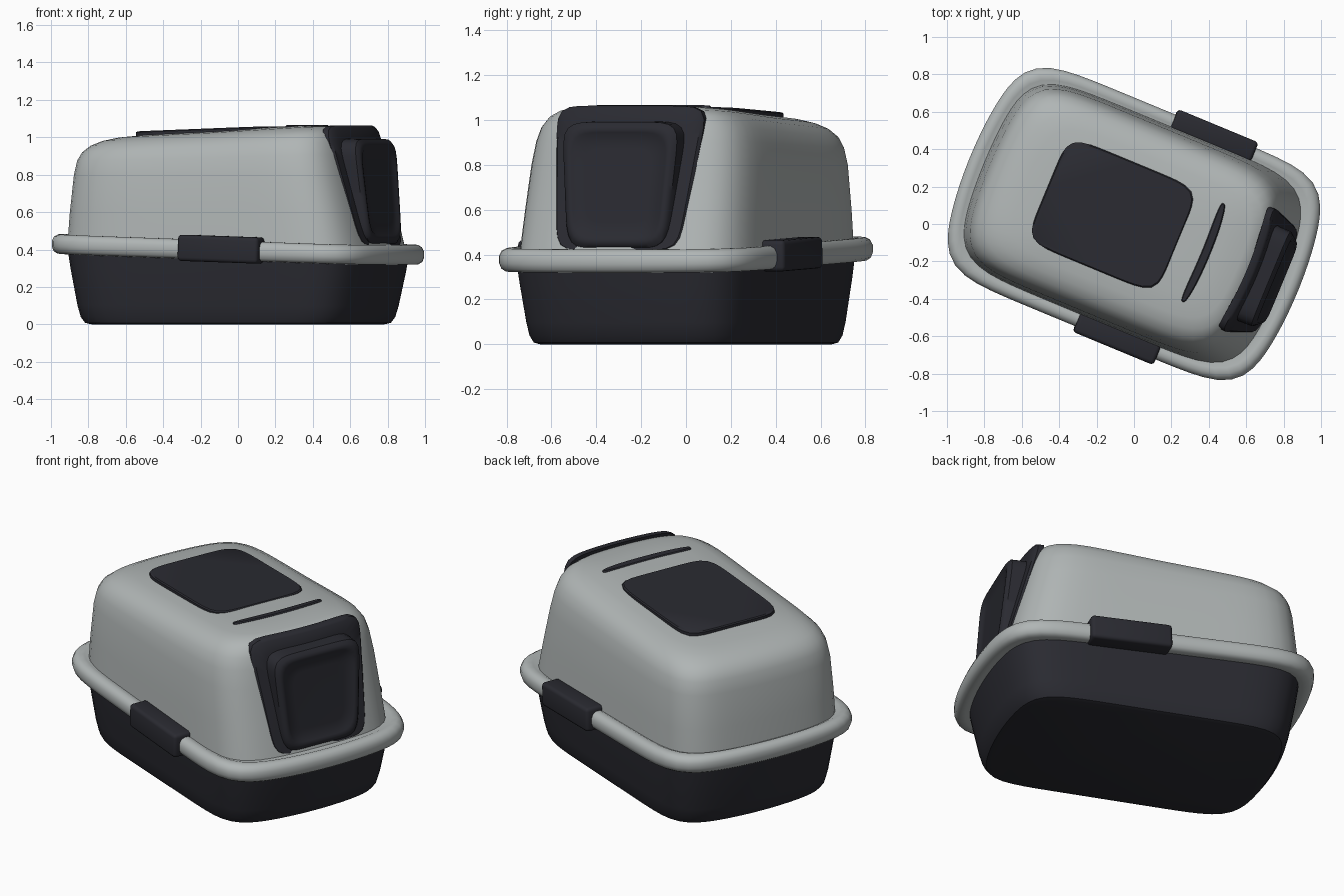
import bpy, bmesh, math
from mathutils import Matrix

if "Cube" in bpy.data.objects:
    bpy.data.objects.remove(bpy.data.objects["Cube"])

TURN = math.radians(-22.5)   # whole model is turned about z; local +x is the door end


def material(name, rgb):
    m = bpy.data.materials.new(name)
    m.diffuse_color = (*rgb, 1)
    m.use_nodes = True
    m.node_tree.nodes["Principled BSDF"].inputs["Base Color"].default_value = m.diffuse_color
    return m


GREY = material("light grey plastic", (0.435, 0.465, 0.463))
DARK = material("charcoal plastic", (0.023, 0.0235, 0.031))


def finish(name, bm, mat, angle=40):
    bmesh.ops.recalc_face_normals(bm, faces=bm.faces)
    me = bpy.data.meshes.new(name)
    bm.to_mesh(me)
    bm.free()
    me.materials.append(mat)
    ob = bpy.data.objects.new(name, me)
    bpy.context.collection.objects.link(ob)
    ob.rotation_euler.z = TURN
    bpy.ops.object.select_all(action='DESELECT')
    ob.select_set(True)
    bpy.context.view_layer.objects.active = ob
    bpy.ops.object.shade_smooth_by_angle(angle=math.radians(angle))
    return ob


def loft(name, rings, mat, cap_start=True, cap_end=True, angle=40):
    """Skin a list of equal-length point rings."""
    bm = bmesh.new()
    vs = [[bm.verts.new(p) for p in r] for r in rings]
    n = len(rings[0])
    for r, s in zip(vs, vs[1:]):
        for i in range(n):
            j = (i + 1) % n
            bm.faces.new((r[i], r[j], s[j], s[i]))
    if cap_start:
        bm.faces.new(vs[0])
    if cap_end:
        bm.faces.new(vs[-1])
    return finish(name, bm, mat, angle)


def outline(a, b, n=8.0, m=7.0, count=96, bow=0.0):
    """Rounded rectangle; bow pulls the corners back so the ends curve."""
    pts = []
    for i in range(count):
        t = 2 * math.pi * i / count
        c, s = math.cos(t), math.sin(t)
        lo, hi = 0.0, 2.0
        for _ in range(28):
            r = (lo + hi) / 2
            if abs(r * c) ** n + abs(r * s) ** m > 1:
                hi = r
            else:
                lo = r
        pts.append((a * lo * c * (1 - bow * (lo * s) ** 2), b * lo * s))
    return pts


# --- tray
rings = []
for inset, z, tilt in [(0.20, 0, 0), (0.165, 0.008, 0), (0.142, 0.04, 0), (0.125, 0.1, 0.1),
                       (0.09, 0.28, 0.6), (0.075, 0.37, 1)]:
    rings.append([(u, v, z - 0.033 * u * tilt)
                  for u, v in outline(0.945 - inset, 0.605 - inset * 0.6, bow=0.09)])
loft("tray", rings, DARK)

# --- rim, sloping down towards the door
rings = []
for inset, dz in [(0.11, 0.045), (0.08, 0.038), (0.055, 0.05), (0.03, 0.05), (0.01, 0.038), (0, 0.015),
                  (0, -0.015), (0.008, -0.04), (0.025, -0.053), (0.055, -0.055), (0.09, -0.045)]:
    rings.append([(u, v, 0.403 + dz - 0.033 * u)
                  for u, v in outline(0.947 - inset, 0.625 - inset, bow=0.09)])
loft("rim", rings, GREY, False, False, 60)

# --- hood: front end, back end, half width, height
rings = []
for uf, ub, b, z in [(0.85, -0.87, 0.558, 0.40), (0.80, -0.855, 0.548, 0.60), (0.748, -0.833, 0.535, 0.80),
                     (0.722, -0.818, 0.52, 0.89), (0.702, -0.793, 0.50, 0.945), (0.68, -0.752, 0.466, 0.985),
                     (0.65, -0.695, 0.42, 1.01), (0.60, -0.62, 0.365, 1.024), (0.48, -0.48, 0.26, 1.034),
                     (0.25, -0.25, 0.13, 1.039), (0.06, -0.06, 0.03, 1.04)]:
    w = max(0, min(1, (z - 0.8) / 0.2))
    mid = (uf + ub) / 2
    rings.append([(u + mid, v, z + (0.058 if u + mid > 0 else 0.045) * (u + mid) * w)
                  for u, v in outline((uf - ub) / 2, b, 7, 6, bow=0.065)])
loft("hood", rings, GREY, True, True, 60)


def roof_plate(name, mid, a, b, top, slope, bend, n):
    shape = outline(a, b, n, n, 64)
    rings = []
    for k, dz in [(0, -0.03), (0, -0.006), (0.006, 0)]:
        sa, sb = (a - k) / a, (b - k) / b
        rings.append([(mid + u * sa + bend * (1 - (v / b) ** 2), v * sb, top + slope * (mid + u) + dz)
                      for u, v in shape])
    loft(name, rings, DARK)


# --- roof filter panel and slot
roof_plate("roof_panel", -0.125, 0.378, 0.305, 1.049, 0.036, 0, 7)
roof_plate("roof_slot", 0.40, 0.024, 0.285, 1.042, 0.058, 0.014, 3)


def door_ring(z0, z1, w0, w1, shrink, plane, n=9, vc=0.01):
    """Tapered rounded rectangle in the door plane; plane gives u from side position and z."""
    h = (z1 - z0) / 2
    pts = []
    for p, q in outline(1 - shrink / w1, h - shrink, n, n, 72):
        z = (z0 + z1) / 2 + q
        w = w0 + (w1 - w0) * (z - z0) / (z1 - z0)
        pts.append((plane(p, z), vc + p * w, z))
    return pts


# --- door frame, leaning back and bowed with the hood front
def lean(d):
    return lambda p, z: 0.828 + d - 0.265 * (z - 0.43) + (0.014 + 0.035 * (z - 0.43)) * (1 - p * p)


frame = (0.41, 1.064, 0.30, 0.365)
rings = [door_ring(*frame, 0, lean(-0.045)), door_ring(*frame, 0, lean(-0.012))]
rings += [door_ring(*frame, k, lean(0)) for k in (0.012, 0.07, 0.14, 0.21, 0.28)]
loft("door_frame", rings, DARK)


# --- door flap, almost upright, with a recessed middle
def up(d):
    return lambda p, z: 0.857 + d - 0.098 * (z - 0.43)


flap = (0.425, 0.995, 0.24, 0.288)
loft("door_flap", [door_ring(*flap, 0, lean(-0.03), 7), door_ring(*flap, 0.004, up(-0.02), 7),
                   door_ring(*flap, 0.02, up(-0.004), 7), door_ring(*flap, 0.035, up(0), 7),
                   door_ring(*flap, 0.05, up(-0.003), 6), door_ring(*flap, 0.062, up(-0.012), 6),
                   door_ring(*flap, 0.12, up(-0.013), 6)], DARK)

# --- side clips over the rim
for name, side, mid in [("clip_left", 1, 0.215), ("clip_right", -1, 0.15)]:
    bm = bmesh.new()
    bmesh.ops.create_cube(bm, size=1, matrix=Matrix.Translation((mid, side * 0.6, 0.402))
                          @ Matrix.Rotation(0.033, 4, 'Y') @ Matrix.Diagonal((0.465, 0.115, 0.14, 1)))
    bmesh.ops.bevel(bm, geom=list(bm.edges), offset=0.02, segments=3, profile=0.5, affect='EDGES')
    finish(name, bm, DARK)
